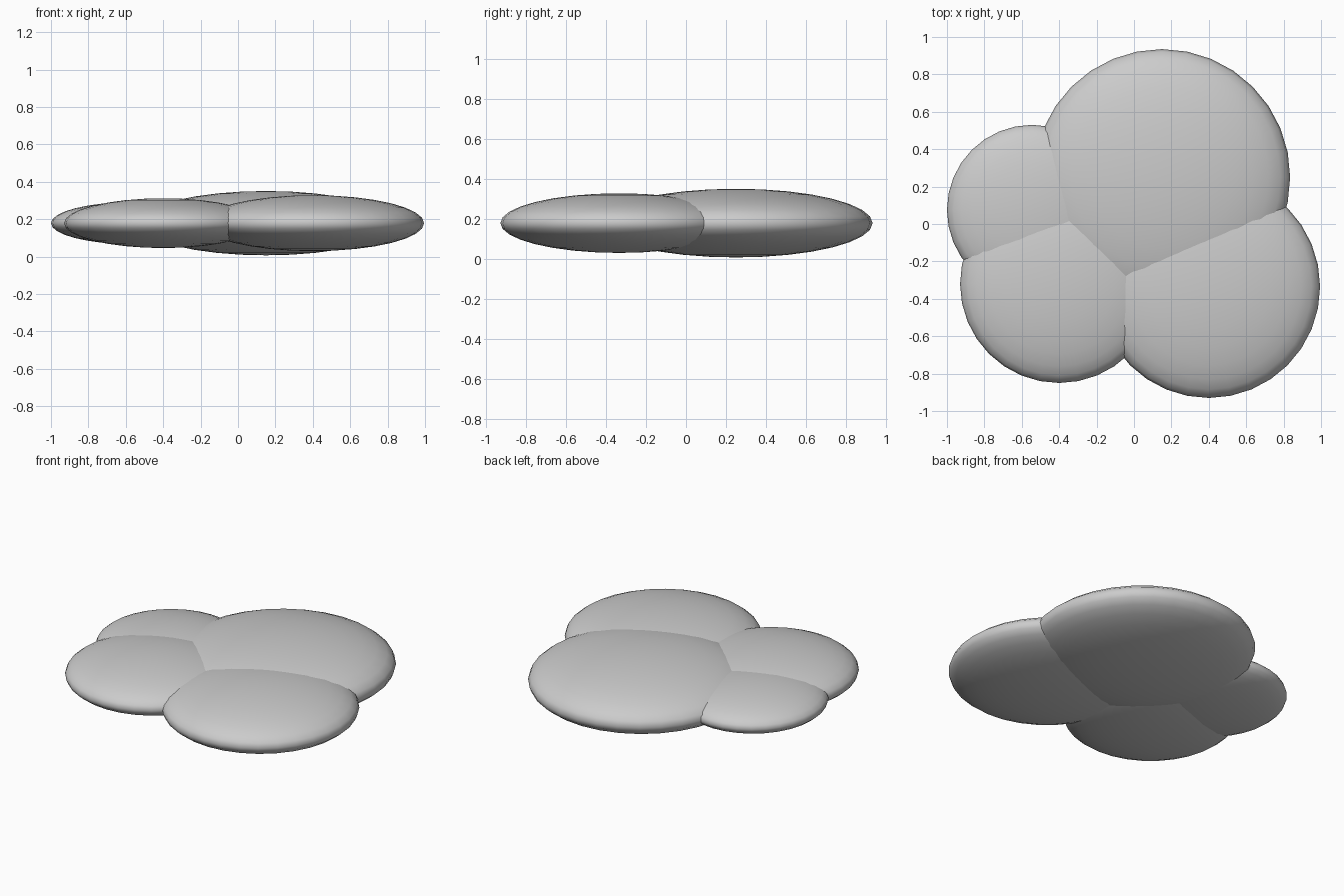
import bpy

if "Cube" in bpy.data.objects:
    bpy.data.objects.remove(bpy.data.objects["Cube"])

CENTRE_Z = 0.179
FLATNESS = 0.251  # height relative to width


def lobe(name, x, y, radius):
    """Smooth flattened sphere lying level."""
    bpy.ops.mesh.primitive_uv_sphere_add(
        segments=32, ring_count=16, radius=radius, location=(x, y, CENTRE_Z))
    obj = bpy.context.object
    obj.name = name
    obj.scale.z = FLATNESS
    bpy.ops.object.transform_apply(location=False, rotation=False, scale=True)
    bpy.ops.object.shade_smooth()
    return obj


# Four overlapping pebble-like lobes
lobe("large_back_lobe", 0.15, 0.25, 0.685)
lobe("front_right_lobe", 0.40, -0.335, 0.595)
lobe("front_left_lobe", -0.40, -0.32, 0.53)
lobe("small_left_lobe", -0.545, 0.075, 0.455)
